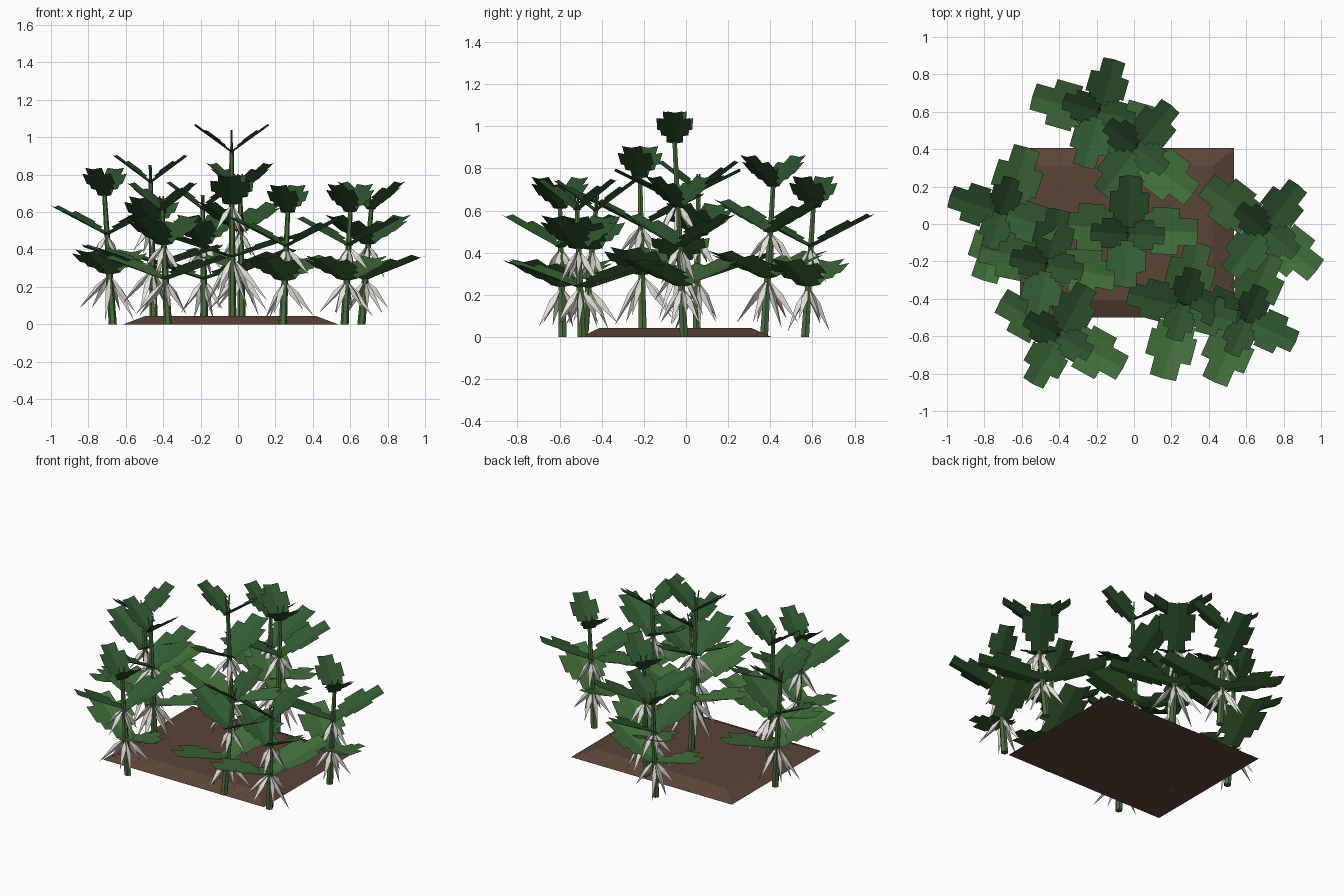
import bpy, bmesh, math, random
from mathutils import Vector

if "Cube" in bpy.data.objects:
    bpy.data.objects.remove(bpy.data.objects["Cube"])

random.seed(4)


def material(name, rgb):
    m = bpy.data.materials.new(name)
    m.diffuse_color = (*rgb, 1)
    m.use_nodes = True
    m.node_tree.nodes["Principled BSDF"].inputs["Base Color"].default_value = m.diffuse_color
    return m


SOIL = material("soil", (0.105, 0.058, 0.038))
STEM = material("stem_green", (0.07, 0.16, 0.045))
POD = material("pod_white", (0.78, 0.76, 0.70))
LEAF = [material("leaf_light", (0.05, 0.15, 0.04)),
        material("leaf_mid", (0.032, 0.105, 0.032)),
        material("leaf_dark", (0.026, 0.085, 0.027))]


def finish(bm, name, mat):
    mesh = bpy.data.meshes.new(name)
    bm.to_mesh(mesh)
    bm.free()
    mesh.materials.append(mat)
    ob = bpy.data.objects.new(name, mesh)
    bpy.context.collection.objects.link(ob)
    return ob


def tube(bm, rings, sides):
    """Tapered tube through (centre, radius) rings; horizontal sections."""
    loops = [[bm.verts.new(c + Vector((r * math.cos(2 * math.pi * i / sides),
                                       r * math.sin(2 * math.pi * i / sides), 0)))
              for i in range(sides)] for c, r in rings]
    for a, b in zip(loops, loops[1:]):
        for i in range(sides):
            j = (i + 1) % sides
            bm.faces.new((a[i], a[j], b[j], b[i]))
    bm.faces.new(loops[0][::-1])
    bm.faces.new(loops[-1])


# stepped leaf outline: (start, end, half width) as fractions of length and width
STEPS = [(0.0, 0.2, 0.24), (0.2, 0.36, 0.4), (0.36, 0.74, 0.5), (0.74, 1.0, 0.29)]


def leaf(bm, base, angle, reach, rise, width):
    """Leaf folded along its midrib, edges raised."""
    along = Vector((math.cos(angle) * reach, math.sin(angle) * reach, rise))
    side = Vector((-math.sin(angle), math.cos(angle), 0))
    normal = along.cross(side).normalized()
    for t0, t1, w in STEPS:
        a, b = base + along * t0, base + along * t1
        for s in (1, -1):
            out = side * (s * w * width) + normal * (w * width * 0.22)
            quad = [bm.verts.new(p) for p in (a, b, b + out, a + out)]
            bm.faces.new(quad if s < 0 else quad[::-1])


def pod(bm, base, angle, length, slope, radius):
    """Hanging pointed pod: slim three-sided spindle."""
    d = Vector((math.cos(angle) * math.cos(slope), math.sin(angle) * math.cos(slope),
                -math.sin(slope)))
    u = Vector((-math.sin(angle), math.cos(angle), 0))
    v = d.cross(u)
    root, tip = bm.verts.new(base), bm.verts.new(base + d * length)
    ring = [bm.verts.new(base + d * length * 0.4 +
                         radius * (u * math.cos(k) + v * math.sin(k)))
            for k in (0, 2 * math.pi / 3, 4 * math.pi / 3)]
    for i in range(3):
        j = (i + 1) % 3
        bm.faces.new((root, ring[j], ring[i]))
        bm.faces.new((tip, ring[i], ring[j]))


# leaf pairs: height fraction, reach, rise, width
TIERS = [(0.335, 0.375, 0.12, 0.25), (0.6, 0.30, 0.15, 0.21), (0.865, 0.20, 0.145, 0.16)]


def plant(n, base, top, height, turn):
    b, t = Vector((*base, 0)), Vector((*top, height))
    at = lambda f: b.lerp(t, f)
    # stem with thin shoots at its tip
    bm = bmesh.new()
    tube(bm, [(at(0), 0.022), (at(0.335), 0.018), (at(0.6), 0.015), (at(0.875), 0.012)], 6)
    a = math.radians(turn + 90)
    for s in (1, -1):
        lean = Vector((math.cos(a), math.sin(a), 0)) * 0.02 * s
        tube(bm, [(at(0.85), 0.008), (at(0.98) + lean, 0.004)], 4)
    finish(bm, f"stem_{n}", STEM)
    # crossed leaf pairs
    for k, (f, reach, rise, width) in enumerate(TIERS):
        bm = bmesh.new()
        for s in (0, 180):
            leaf(bm, at(f), math.radians(turn + 90 * (k % 2) + s), reach, rise, width)
        bmesh.ops.remove_doubles(bm, verts=bm.verts, dist=0.0005)
        finish(bm, f"leaf_pair_{n}_{k + 1}", LEAF[k])
    # hanging pods below the two lower pairs
    bm = bmesh.new()
    for f, length, count in ((0.34, 0.29, 6), (0.605, 0.19, 5)):
        length = min(length, height * f * 0.98)
        for i in range(count):
            pod(bm, at(f), math.radians(turn + i * 360 / count + random.uniform(-16, 16)),
                length * random.uniform(0.8, 1.08),
                math.radians(random.uniform(48, 66)), 0.018)
    finish(bm, f"pods_{n}", POD)


# low soil mound with bevelled sides
bm = bmesh.new()
lo = [bm.verts.new((x, y, 0)) for x, y in ((-.61, -.5), (.535, -.5), (.535, .405), (-.61, .405))]
hi = [bm.verts.new((x, y, .043)) for x, y in ((-.5, -.41), (.42, -.41), (.42, .31), (-.5, .31))]
bm.faces.new(lo[::-1])
bm.faces.new(hi)
for i in range(4):
    j = (i + 1) % 4
    bm.faces.new((lo[i], lo[j], hi[j], hi[i]))
finish(bm, "soil_bed", SOIL)

# base xy, top xy, height, turn of the lowest leaf pair
PLANTS = [
    ((-.18, .565), (-.19, .61), .705, -16),
    ((.02, .37), (.01, .42), .82, -38),
    ((-.67, .05), (-.72, .06), .79, 72),
    ((-.45, -.205), (-.47, -.22), .87, -12),
    ((-.03, -.01), (-.035, -.06), 1.06, -3),
    ((-.375, -.585), (-.41, -.60), .70, -29),
    ((.24, -.485), (.27, -.42), .685, 75),
    ((.57, -.495), (.605, -.52), .69, 66),
    ((.66, -.01), (.72, -.04), .705, -38),
]
for n, p in enumerate(PLANTS, 1):
    plant(n, *p)
